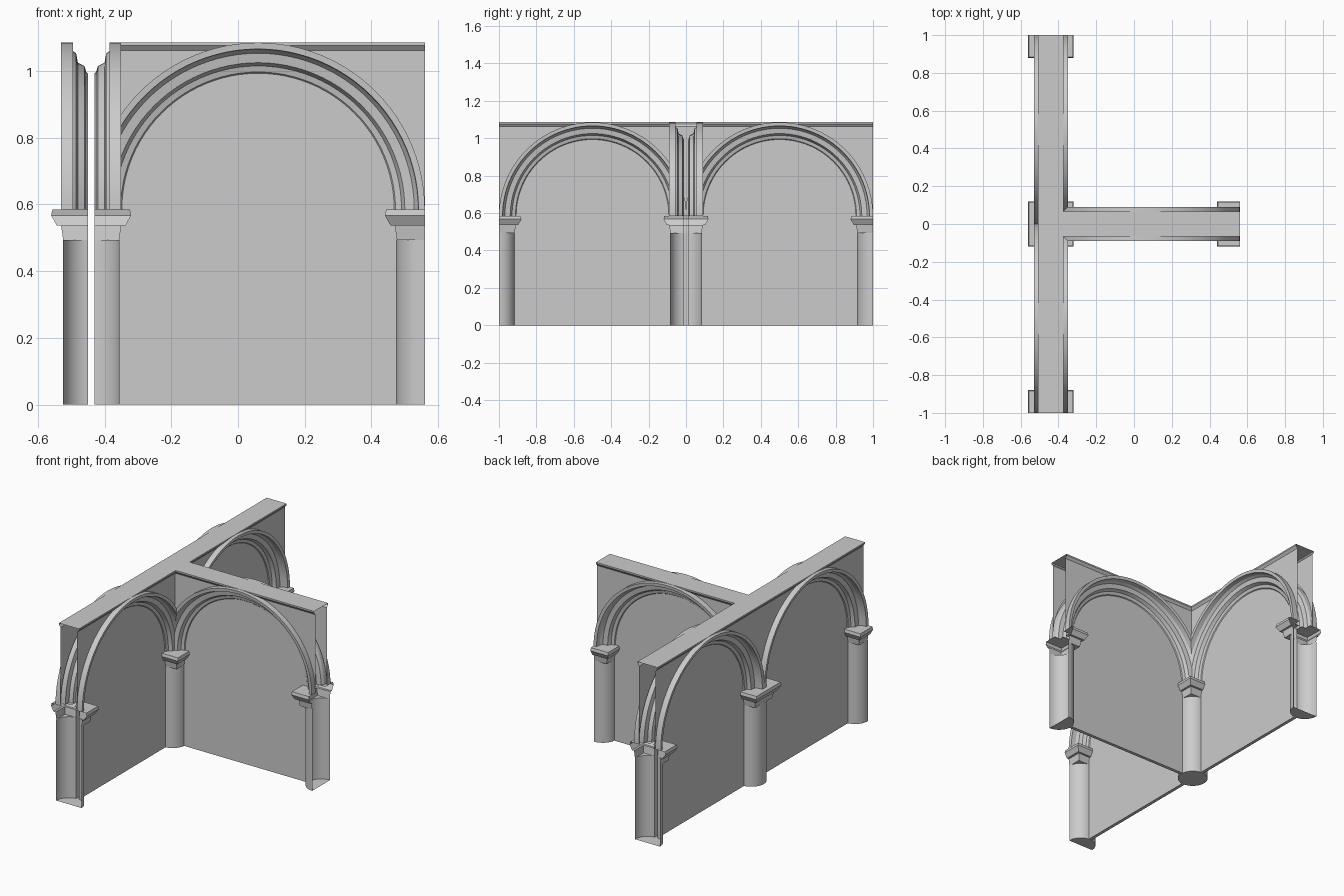
import bpy, bmesh
from math import sin, cos, pi
from mathutils import Matrix, Vector

if "Cube" in bpy.data.objects:
    bpy.data.objects.remove(bpy.data.objects["Cube"])

# One wall face ("side") is built locally: u along the bay (-0.5..0.5),
# h = distance from the wall centre plane, z up. u = +0.5 is the T junction.
SPRING, TOP, SEG = 0.585, 1.086, 48
AX = -0.44                      # x of the long wall


def sheet(bm, rows):
    """Skin a grid of points with quads."""
    grid = [[bm.verts.new(p) for p in row] for row in rows]
    for a, b in zip(grid, grid[1:]):
        for i in range(len(a) - 1):
            bm.faces.new((a[i], a[i + 1], b[i + 1], b[i]))


def arch(bm):
    # stepped moulding (h, radius) swept round a half circle
    prof = [(.01, .408), (.015, .412), (.02, .43), (.04, .44), (.045, .468),
            (.06, .478), (.088, .481), (.09, .5), (.055, .5)]
    sheet(bm, [[(r * cos(pi * k / SEG), h, SPRING + r * sin(pi * k / SEG))
                for h, r in prof] for k in range(SEG + 1)])


def column(bm):
    # round shaft and square capital as one loft, a quarter at each bay end
    levels = [(0, .0005, 0), (0, .085, 0), (0, .085, .494), (1, .084, .494),
              (1, .09, .537), (1, .103, .537), (1, .12, .567),
              (1, .116, .585), (1, .04, .585)]
    for end in (-1, 1):
        rows = []
        for square, r, z in levels:
            row = []
            for k in range(17):
                c, s = cos(pi / 2 * k / 16), sin(pi / 2 * k / 16)
                f = r / max(c, s) if square else r
                row.append((end * (.5 - f * c), f * s, z))
            rows.append(row)
        sheet(bm, rows)


def panel(bm):
    # flat infill behind the arch
    pts = [(-.416, 0), (.416, 0)]
    pts += [(.409 * cos(pi * k / SEG), SPRING + .409 * sin(pi * k / SEG))
            for k in range(SEG + 1)]
    pts.insert(2, (.416, SPRING))
    pts.append((-.416, SPRING))
    bm.faces.new([bm.verts.new((u, .01, z)) for u, z in pts])


def spandrel(bm):
    # wall between the arch back and the cornice
    lim = 1.062
    arc = [(.5 * cos(pi * k / SEG), min(lim, SPRING + .499 * sin(pi * k / SEG)))
           for k in range(SEG + 1)]
    for a, b in zip(arc, arc[1:]):
        if min(a[1], b[1]) < lim:
            sheet(bm, [[(a[0], .055, a[1]), (b[0], .055, b[1])],
                       [(a[0], .055, lim), (b[0], .055, lim)]])


def cornice(bm):
    # small moulding and half of the flat wall top
    prof = [(.055, 1.062), (.067, 1.077), (.067, TOP), (0, TOP)]
    sheet(bm, [[(u, h, z) for h, z in prof] for u in (-.5, .5)])


def footing(bm):
    # thin underside of the infill
    sheet(bm, [[(u, h, 0) for h in (0, .01)] for u in (-.5, .5)])


def clip(bm, co, no):
    bmesh.ops.bisect_plane(bm, geom=bm.verts[:] + bm.edges[:] + bm.faces[:],
                           dist=1e-6, plane_co=co, plane_no=no, clear_outer=True)


def placements():
    """(matrix, mitred) for the six wall faces."""
    for s in (-1, 1):
        for side in (-1, 1):        # long wall, two bays, both faces
            yield Matrix(((0, side, 0, AX), (-s, 0, 0, s * .5),
                          (0, 0, 1, 0), (0, 0, 0, 1))), side > 0
        # branch wall
        yield Matrix(((-1, 0, 0, AX + .5), (0, s, 0, 0),
                      (0, 0, 1, 0), (0, 0, 0, 1))), True


def build(name, maker, out=Vector((0, 1, 0))):
    total = bmesh.new()
    for mat, mitred in placements():
        bm = bmesh.new()
        maker(bm)
        bmesh.ops.remove_doubles(bm, verts=bm.verts, dist=1e-5)
        bmesh.ops.recalc_face_normals(bm, faces=bm.faces)
        bm.normal_update()
        # face outward, both ends separately
        for end in (-1, 1):
            fs = [f for f in bm.faces if f.calc_center_median().x * end > 0]
            if maker is not column:
                fs = bm.faces[:] if end > 0 else []
            if fs and sum((f.normal.dot(out) * f.calc_area() for f in fs)) < 0:
                bmesh.ops.reverse_faces(bm, faces=fs)
        if maker is column:
            clip(bm, (0, .01, 0), (0, -1, 0))
        if mitred:
            clip(bm, (.5, 0, 0), (1, 1, 0))
        bm.transform(mat)
        if mat.determinant() < 0:
            bmesh.ops.reverse_faces(bm, faces=bm.faces)
        tmp = bpy.data.meshes.new("tmp")
        bm.to_mesh(tmp)
        bm.free()
        total.from_mesh(tmp)
        bpy.data.meshes.remove(tmp)
    bmesh.ops.remove_doubles(total, verts=total.verts, dist=1e-5)
    me = bpy.data.meshes.new(name)
    total.to_mesh(me)
    total.free()
    ob = bpy.data.objects.new(name, me)
    bpy.context.collection.objects.link(ob)
    bpy.ops.object.select_all(action='DESELECT')
    ob.select_set(True)
    bpy.context.view_layer.objects.active = ob
    bpy.ops.object.shade_smooth_by_angle(angle=.4)


build("arch_mouldings", arch)
build("columns", column)
build("infill_panels", panel)
build("spandrels", spandrel)
build("cornice", cornice)
build("wall_footing", footing, Vector((0, 0, -1)))
